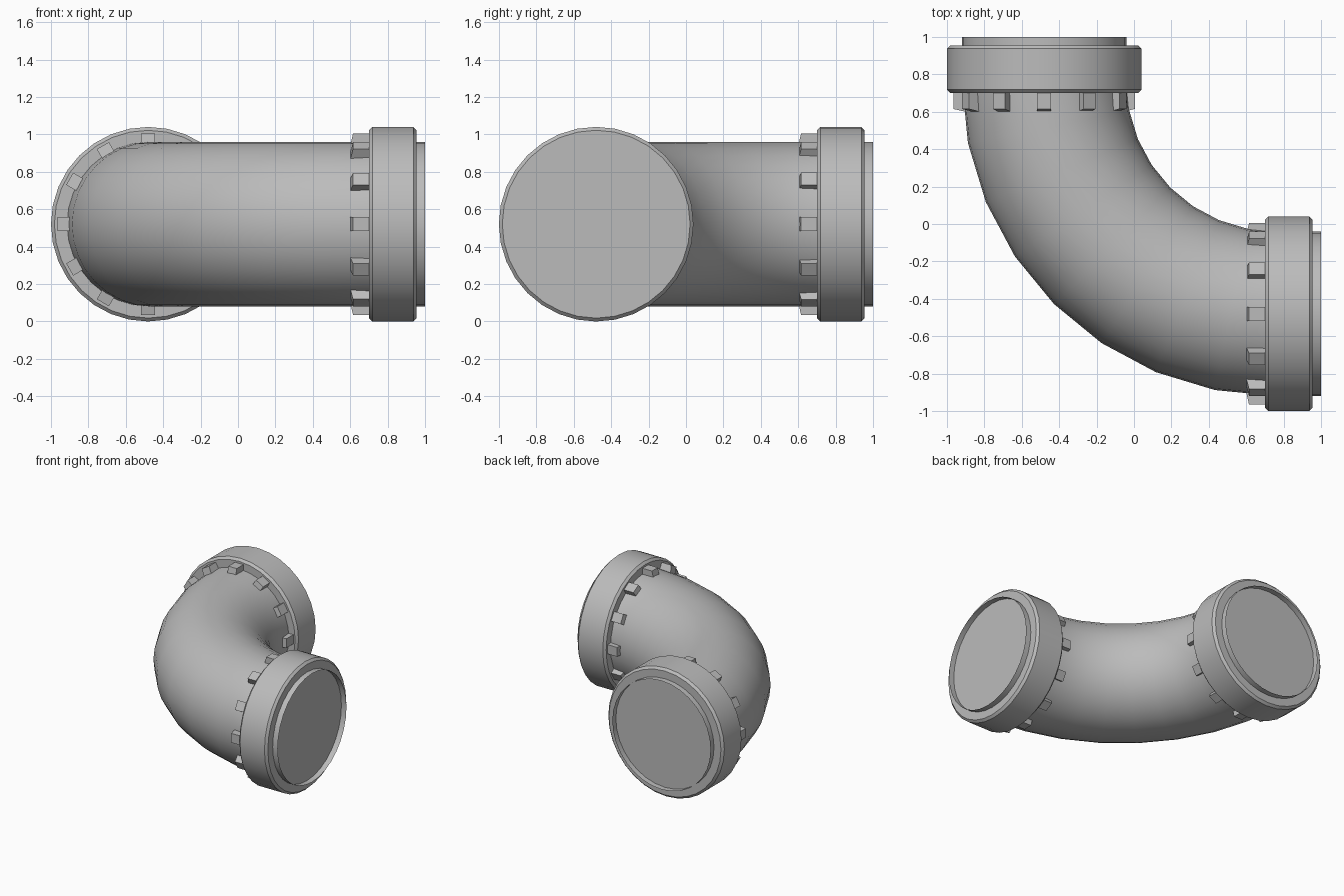
import bpy
import bmesh
from math import pi, sin, cos, radians
from mathutils import Matrix, Vector

# Remove the default cube
cube = bpy.data.objects.get("Cube")
if cube:
    bpy.data.objects.remove(cube, do_unlink=True)

SIDES = 32
PIPE_R, COLLAR_R = 0.44, 0.52
AXIS, HEIGHT = -0.48, 0.52       # offset of each pipe mouth, height of the centreline
BEND = 0.76                      # centre of the bend in x and y
BEND_R = BEND - AXIS

metal = bpy.data.materials.new("grey_metal")
grey = (0.5, 0.5, 0.5, 1.0)
metal.diffuse_color = grey
metal.use_nodes = True
metal.node_tree.nodes["Principled BSDF"].inputs["Base Color"].default_value = grey


def add_object(name, bm, smooth=True):
    bmesh.ops.recalc_face_normals(bm, faces=bm.faces)
    mesh = bpy.data.meshes.new(name)
    bm.to_mesh(mesh)
    bm.free()
    mesh.materials.append(metal)
    obj = bpy.data.objects.new(name, mesh)
    bpy.context.collection.objects.link(obj)
    if smooth:
        bpy.ops.object.select_all(action="DESELECT")
        obj.select_set(True)
        bpy.context.view_layer.objects.active = obj
        bpy.ops.object.shade_smooth_by_angle(angle=radians(30))
    return obj


# Open-ended elbow: straight mouth, eight-step bend, straight mouth
def build_elbow():
    path = [(Vector((AXIS, 1, HEIGHT)), 0)]
    for i in range(9):
        a = i * pi / 16
        path.append((Vector((BEND - BEND_R * cos(a), BEND - BEND_R * sin(a), HEIGHT)), a))
    path.append((Vector((1, AXIS, HEIGHT)), pi / 2))
    bm = bmesh.new()
    rings = []
    for centre, a in path:
        out = Vector((-cos(a), -sin(a), 0))
        rings.append([bm.verts.new(centre + PIPE_R * (out * cos(t) + Vector((0, 0, sin(t)))))
                      for t in (2 * pi * k / SIDES for k in range(SIDES))])
    for r0, r1 in zip(rings, rings[1:]):
        for k in range(SIDES):
            n = (k + 1) % SIDES
            bm.faces.new((r0[k], r0[n], r1[n], r1[k]))
    add_object("elbow_pipe", bm)


# Closed collar with chamfered rims, lying along the local z axis
def build_collar(name, place, start=0.70, end=0.955, chamfer=0.018):
    bm = bmesh.new()
    bmesh.ops.create_cone(bm, cap_ends=True, segments=SIDES, radius1=COLLAR_R, radius2=COLLAR_R,
                          depth=end - start, matrix=Matrix.Translation((0, 0, (start + end) / 2)))
    rims = [e for e in bm.edges if abs(e.verts[0].co.z - e.verts[1].co.z) < 1e-4]
    bmesh.ops.bevel(bm, geom=rims, offset=chamfer, segments=1, affect="EDGES")
    bm.transform(place)
    add_object(name, bm)


# Ring of twelve grip lugs with sloping tips behind the collar
def build_lugs(name, place, inner=0.42, outer=0.485, tip=0.60, root=0.71, width=0.075):
    bm = bmesh.new()
    for k in range(12):
        verts = bmesh.ops.create_cube(bm, size=1)["verts"]
        turn = Matrix.Rotation(k * pi / 6, 4, "Z")
        for v in verts:
            r = outer if v.co.x > 0 else inner
            z = root if v.co.z > 0 else tip + (0.015 if v.co.x > 0 else 0)
            v.co = turn @ Vector((r, v.co.y * width, z))
    bm.transform(place)
    add_object(name, bm, smooth=False)


build_elbow()
ends = {
    "left": Matrix.Translation((0, AXIS, HEIGHT)) @ Matrix.Rotation(pi / 2, 4, "Y"),
    "back": Matrix.Translation((AXIS, 0, HEIGHT)) @ Matrix.Rotation(-pi / 2, 4, "X"),
}
for side, place in ends.items():
    build_collar(side + "_collar", place)
    build_lugs(side + "_lugs", place)
